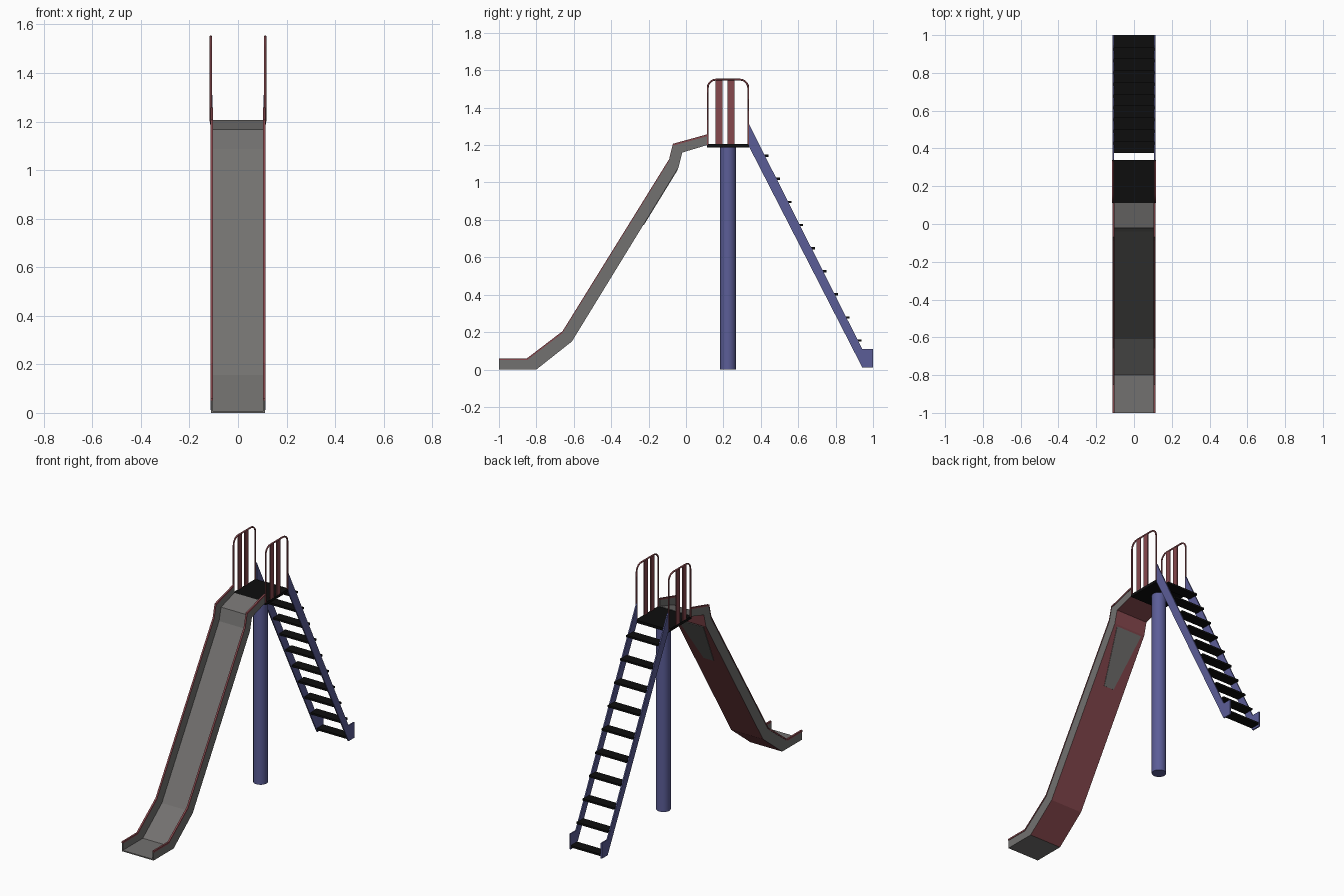
import bpy, bmesh, math
from mathutils import Vector

cube = bpy.data.objects.get("Cube")
if cube:
    bpy.data.objects.remove(cube, do_unlink=True)


def material(name, rgb):
    m = bpy.data.materials.new(name)
    m.use_nodes = True
    m.diffuse_color = (*rgb, 1)
    m.node_tree.nodes["Principled BSDF"].inputs["Base Color"].default_value = (*rgb, 1)
    return m


GREY = material("slide grey", (0.17, 0.165, 0.16))
RED = material("dull red", (0.24, 0.065, 0.075))
BLUE = material("frame blue", (0.105, 0.11, 0.31))
BLACK = material("tread black", (0.004, 0.004, 0.004))


def finish(name, bm, *mats):
    bmesh.ops.recalc_face_normals(bm, faces=bm.faces)
    mesh = bpy.data.meshes.new(name)
    bm.to_mesh(mesh)
    bm.free()
    for m in mats:
        mesh.materials.append(m)
    ob = bpy.data.objects.new(name, mesh)
    bpy.context.collection.objects.link(ob)
    return ob


def box(name, x, y, z, mat):
    """Box from (min, max) ranges."""
    return strip(name, [(y[0], z[0]), (y[1], z[0])], [(y[0], z[1]), (y[1], z[1])], x, mat)


def strip(name, lower, upper, x, *mats):
    """Solid between two (y, z) paths, spanning x[0]..x[1]."""
    bm = bmesh.new()
    rings = [[bm.verts.new(p) for p in ((x[0], *a), (x[1], *a), (x[1], *b), (x[0], *b))]
             for a, b in zip(lower, upper)]
    for r, s in zip(rings, rings[1:]):
        for i in range(4):
            j = (i + 1) % 4
            bm.faces.new((r[i], r[j], s[j], s[i]))
    bm.faces.new(rings[0])
    bm.faces.new(rings[-1])
    return finish(name, bm, *mats)


def mirrored(side, a, b):
    return sorted((side * a, side * b))


def paint_underside(ob):
    # red underside behind the flat run-out
    for f in ob.data.polygons:
        if f.normal.z < -0.1 and f.center.y > -0.8:
            f.material_index = 1


# Slide chute
bottom = [(-1, 0), (-0.80, 0), (-0.61, 0.15), (-0.04, 1.08), (-0.02, 1.16), (0.112, 1.2)]
top = [(-1, 0.06), (-0.85, 0.06), (-0.66, 0.205), (-0.09, 1.125), (-0.07, 1.207), (0.112, 1.257)]
floor = strip("slide_floor", bottom, [(y, z + 0.007) for y, z in bottom], (-0.104, 0.104), GREY, RED)
paint_underside(floor)

for side, label in ((1, "left"), (-1, "right")):
    wall = strip(label + "_slide_wall", bottom, [(y, z - 0.008) for y, z in top],
                 mirrored(side, 0.104, 0.111), GREY, RED)
    paint_underside(wall)
    strip(label + "_slide_edge", [(y, z - 0.01) for y, z in top], top,
          mirrored(side, 0.103, 0.114), RED)

# Grey tapering patch under the top of the chute
low, high = Vector((0, *bottom[2])), Vector((0, *bottom[3]))
slope = (high - low).normalized()
out = Vector((0, slope.z, -slope.y))
bm = bmesh.new()
loops = []
for depth in (0, 0.003):
    loops.append([bm.verts.new(low.lerp(high, t) + out * depth + Vector((x, 0, 0)))
                  for t, x in ((0.67, -0.035), (0.67, 0.035), (0.99, 0.09), (0.99, -0.09))])
for loop in loops:
    bm.faces.new(loop)
for i in range(4):
    j = (i + 1) % 4
    bm.faces.new((loops[0][i], loops[0][j], loops[1][j], loops[1][i]))
finish("underside_patch", bm, GREY)

# Platform and its post
box("platform", (-0.116, 0.116), (0.112, 0.338), (1.188, 1.205), BLACK)
bpy.ops.mesh.primitive_cylinder_add(vertices=32, radius=0.042, depth=1.19, location=(0, 0.225, 0.595))
post = bpy.context.object
post.name = "support_post"
post.data.materials.append(BLUE)
bpy.ops.object.shade_smooth_by_angle(angle=math.radians(40))

# Guard rails: bent tube with two slats on each side
y0, y1, base, peak, radius = 0.116, 0.333, 1.2, 1.55, 0.045
arc = [(y0, base)]
for cy, start in ((y0 + radius, 180), (y1 - radius, 90)):
    for k in range(6):
        a = math.radians(start - 18 * k)
        arc.append((cy + radius * math.cos(a), peak - radius + radius * math.sin(a)))
arc.append((y1, base))
for side, label in ((1, "left"), (-1, "right")):
    curve = bpy.data.curves.new(label + "_guard_rail", "CURVE")
    curve.dimensions = "3D"
    curve.bevel_depth = 0.005
    curve.bevel_resolution = 2
    curve.use_fill_caps = True
    spline = curve.splines.new("POLY")
    spline.points.add(len(arc) - 1)
    for p, (y, z) in zip(spline.points, arc):
        p.co = (side * 0.112, y, z, 1)
    curve.materials.append(RED)
    bpy.context.collection.objects.link(bpy.data.objects.new(label + "_guard_rail", curve))
    for n, y in enumerate((0.158, 0.223)):
        box(f"{label}_rail_slat_{n + 1}", mirrored(side, 0.109, 0.115), (y, y + 0.036),
            (base, peak), RED)

# Ladder stringers with feet
for side, label in ((1, "left"), (-1, "right")):
    strip(label + "_stringer", [(0.338, 1.19), (0.942, 0.012), (1, 0.012)],
          [(0.338, 1.31), (0.942, 0.11), (1, 0.11)], mirrored(side, 0.105, 0.113), BLUE)

# Ladder treads
for i in range(10):
    y, z = 0.44 + 0.0622 * i, 1.143 - 0.1235 * i
    box(f"tread_{i + 1}", (-0.109, 0.109), (y - 0.064, y), (z - 0.006, z + 0.006), BLACK)
